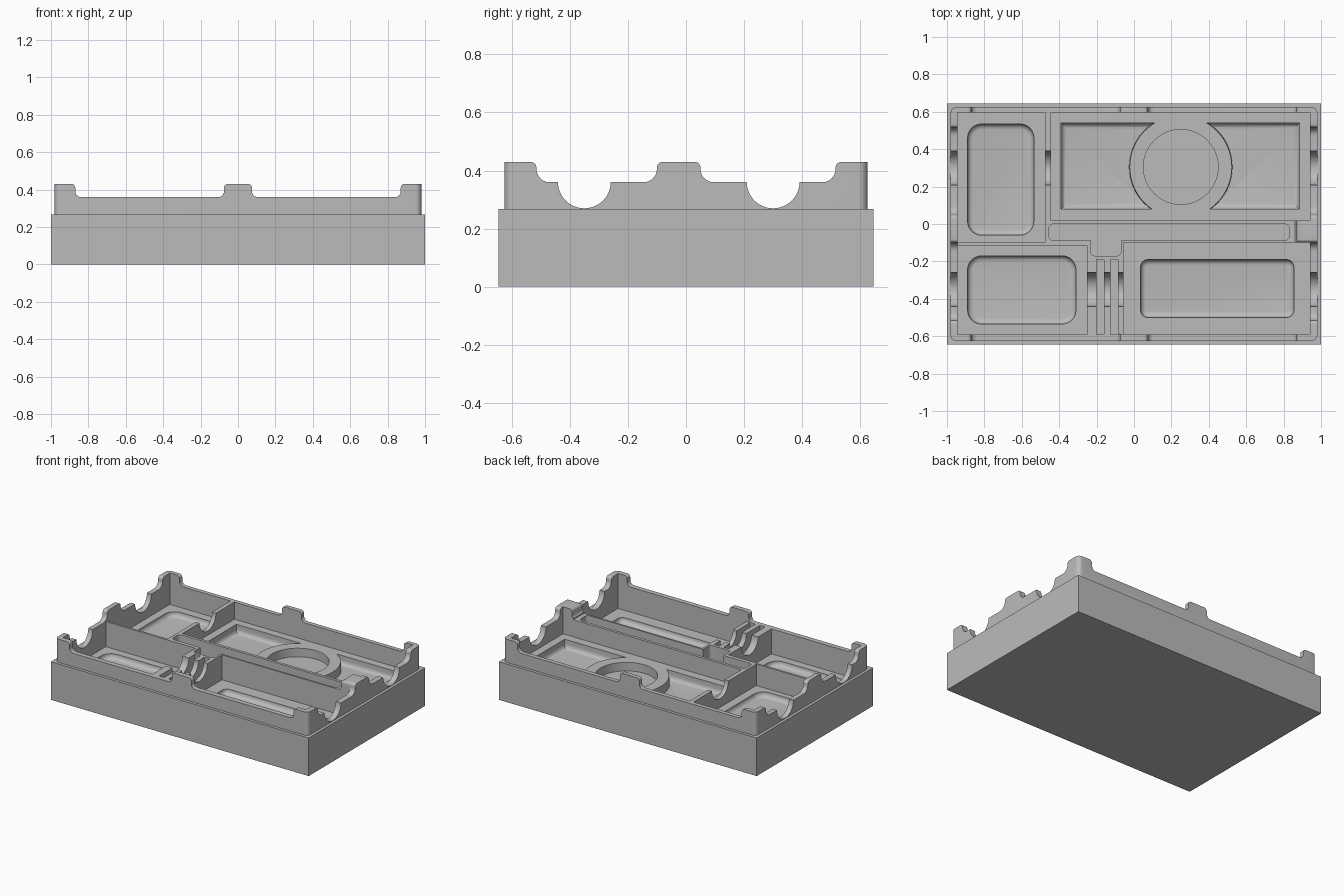
import bpy, bmesh, math
from mathutils import Vector

if "Cube" in bpy.data.objects:
    bpy.data.objects.remove(bpy.data.objects["Cube"])

grey = bpy.data.materials.new("plain grey")
grey.use_nodes = True
shade = (0.5, 0.5, 0.5, 1)
grey.diffuse_color = shade
grey.node_tree.nodes["Principled BSDF"].inputs["Base Color"].default_value = shade

TOP, RAIL, SKY = 0.43, 0.36, 0.6
SCALLOPS = (-0.35, 0.30)


def loft(name, rings):
    """Closed solid through a stack of equal-length outlines."""
    bm = bmesh.new()
    stack = [[bm.verts.new(p) for p in ring] for ring in rings]
    count = len(stack[0])
    for low, high in zip(stack, stack[1:]):
        for i in range(count):
            j = (i + 1) % count
            bm.faces.new((low[i], low[j], high[j], high[i]))
    bm.faces.new(stack[0])
    bm.faces.new(stack[-1])
    bmesh.ops.recalc_face_normals(bm, faces=bm.faces)
    mesh = bpy.data.meshes.new(name)
    bm.to_mesh(mesh)
    bm.free()
    obj = bpy.data.objects.new(name, mesh)
    bpy.context.collection.objects.link(obj)
    mesh.materials.append(grey)
    return obj


def outline(x0, x1, y0, y1, r, z):
    """Rectangle, with rounded corners when r is above zero."""
    if r <= 0:
        return [(x0, y0, z), (x1, y0, z), (x1, y1, z), (x0, y1, z)]
    corners = ((x1 - r, y1 - r), (x0 + r, y1 - r), (x0 + r, y0 + r), (x1 - r, y0 + r))
    points = []
    for q, (cx, cy) in enumerate(corners):
        for k in range(7):
            a = math.pi / 2 * (q + k / 6)
            points.append((cx + r * math.cos(a), cy + r * math.sin(a), z))
    return points


def block(name, x0, x1, y0, y1, z0, z1, r=0):
    return loft(name, [outline(x0, x1, y0, y1, r, z) for z in (z0, z1)])


def dish(name, x0, x1, y0, y1, r, floor, depth):
    """Shallow recess whose walls curve into the bottom."""
    f = 0.03
    rings = []
    for k in range(6):
        a = math.pi / 2 * k / 5
        s = f * (1 - math.sin(a))
        z = floor - depth + f * (1 - math.cos(a))
        rings.append(outline(x0 + s, x1 - s, y0 + s, y1 - s, r - s if r else 0, z))
    rings.append(outline(x0, x1, y0, y1, r, floor + 0.02))
    return loft(name, rings)


def gap(name, a, b, r, along_x):
    """Lowered stretch of rail between two rounded posts."""
    c = 0.02
    half = [(-c, SKY), (-c, TOP)]
    for k in range(1, 7):
        t = math.pi / 2 * (1 - k / 6)
        half.append((-c + c * math.cos(t), TOP - c + c * math.sin(t)))
    for k in range(7):
        t = math.pi * (1 + k / 12)
        half.append((r + r * math.cos(t), RAIL + r + r * math.sin(t)))
    profile = [(a + u, z) for u, z in half] + [(b - u, z) for u, z in reversed(half)]
    if along_x:
        return loft(name, [[(x, u, z) for u, z in profile] for x in (-1.2, 1.2)])
    return loft(name, [[(u, y, z) for u, z in profile] for y in (-1, 1)])


def cone(name, centre, r0, r1, start, end):
    """Straight round solid between two points on the x or z axis."""
    rings = []
    for r, d in ((r0, start), (r1, end)):
        ring = []
        for k in range(64):
            a = math.tau * k / 64
            ca, sa = r * math.cos(a), r * math.sin(a)
            if name.startswith("scallop"):
                ring.append((d, centre[0] + ca, centre[1] + sa))
            else:
                ring.append((centre[0] + ca, centre[1] + sa, d))
        rings.append(ring)
    return loft(name, rings)


def combine(target, tool, operation="DIFFERENCE"):
    mod = target.modifiers.new("join", "BOOLEAN")
    mod.operation, mod.solver, mod.object = operation, "EXACT", tool
    bpy.context.view_layer.update()
    result = bpy.data.meshes.new_from_object(
        target.evaluated_get(bpy.context.evaluated_depsgraph_get()))
    target.modifiers.remove(mod)
    target.data = result
    bpy.data.objects.remove(tool)


# Plinth and the narrower upper body
tray = block("tray", -1, 1, -0.645, 0.645, 0, 0.267)
combine(tray, block("upper_body", -0.98, 0.98, -0.625, 0.625, 0.1, TOP, 0.03), "UNION")

# Lowered rails between the posts, and the lower inner dividers
for a, b in ((-0.87, -0.075), (0.075, 0.87)):
    combine(tray, gap("long_rail_gap", a, b, 0.03, False))
for a, b in ((-0.515, -0.1), (0.05, 0.515)):
    combine(tray, gap("short_rail_gap", a, b, 0.045, True))
combine(tray, block("divider_trim", -0.943, 0.86, -0.588, 0.593, RAIL, SKY))

# Half-round saddles through the side walls and dividers
for y in SCALLOPS:
    combine(tray, cone("scallop", (y, RAIL + 0.001), 0.091, 0.091, -1.2, 1.2))

# Compartments: x0, x1, y0, y1, floor
rooms = {
    "back_right_room": (-0.945, -0.475, -0.10, 0.595, 0.21),
    "ring_room": (-0.445, 0.94, 0.02, 0.595, 0.24),
    "front_right_room": (-0.945, -0.25, -0.59, -0.115, 0.185),
    "front_left_room": (-0.055, 0.94, -0.59, -0.10, 0.185),
    "saddle_slot_a": (-0.20, -0.16, -0.59, -0.19, 0.2),
    "saddle_slot_b": (-0.125, -0.085, -0.59, -0.19, 0.2),
}
for name, (x0, x1, y0, y1, floor) in rooms.items():
    combine(tray, block(name, x0, x1, y0, y1, floor, SKY))

# Long channel with its short branch
channel = block("channel", -0.455, 0.83, -0.088, 0, 0.2, SKY, 0.025)
combine(channel, block("branch", -0.23, -0.07, -0.17, -0.04, 0.2, SKY, 0.02), "UNION")
combine(tray, channel)

# Shallow rounded dishes in the compartment floors
combine(tray, dish("dish", -0.89, -0.535, -0.06, 0.535, 0.075, 0.21, 0.035))
combine(tray, dish("dish", -0.89, -0.31, -0.535, -0.17, 0.075, 0.185, 0.035))
combine(tray, dish("dish", 0.035, 0.855, -0.5, -0.19, 0.04, 0.185, 0.035))

# Rectangular recess that leaves a raised ring, then the ring's hole
RING = (0.25, 0.305)
recess = dish("recess", -0.39, 0.885, 0.08, 0.54, 0, 0.24, 0.06)
combine(recess, cone("ring_keep", RING, 0.28, 0.27, 0.1, 0.3))
combine(tray, recess)
combine(tray, cone("ring_hole", RING, 0.2, 0.2, 0.18, SKY))

# Smooth the curves and keep the edges crisp
for obj in bpy.context.selected_objects:
    obj.select_set(False)
tray.select_set(True)
bpy.context.view_layer.objects.active = tray
bpy.ops.object.shade_smooth_by_angle(angle=math.radians(30))
